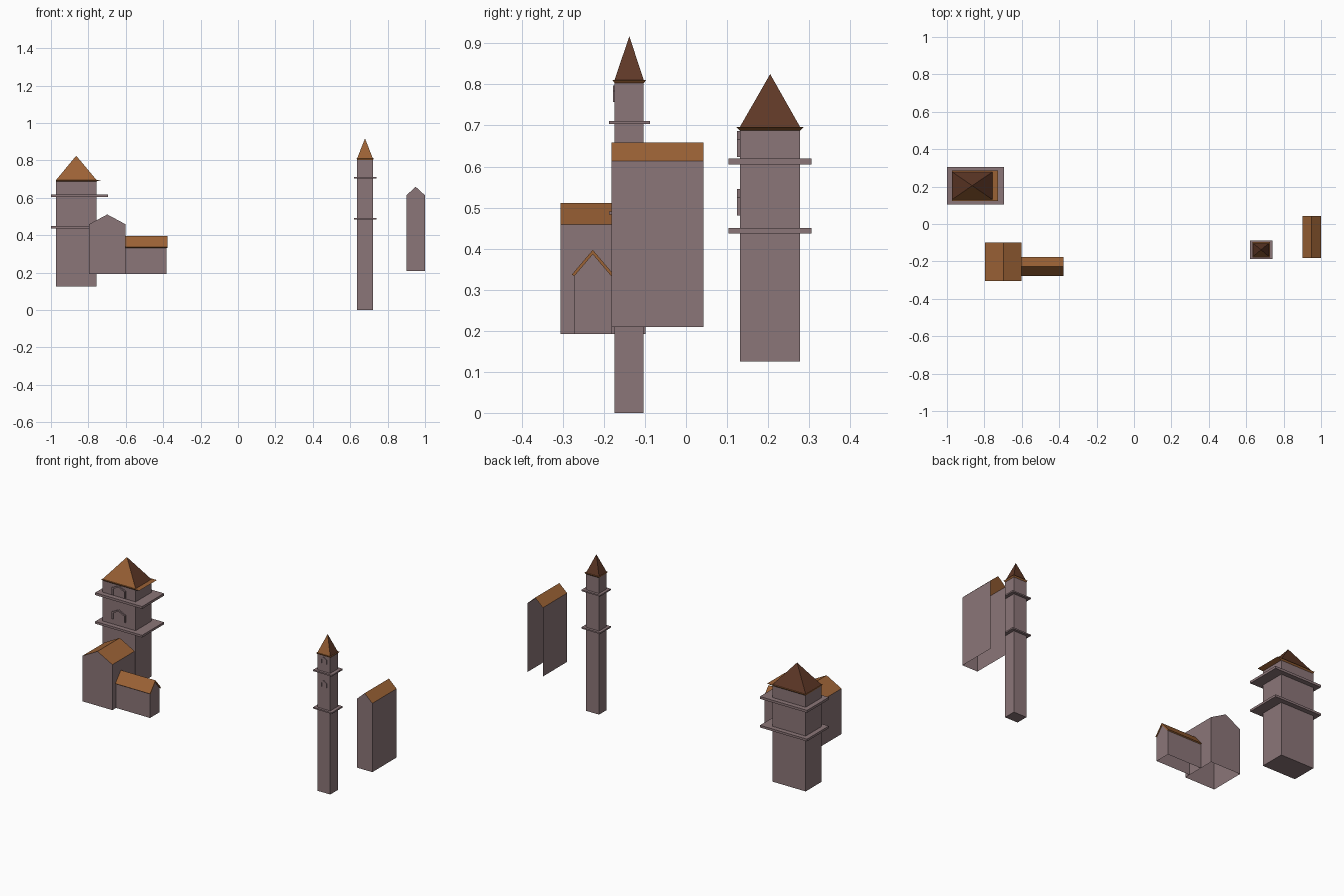
import bpy, bmesh

if "Cube" in bpy.data.objects:
    bpy.data.objects.remove(bpy.data.objects["Cube"])


def material(name, rgb):
    m = bpy.data.materials.new(name)
    m.diffuse_color = (*rgb, 1)
    m.use_nodes = True
    m.node_tree.nodes["Principled BSDF"].inputs["Base Color"].default_value = m.diffuse_color
    return m


WALL = material("mauve stone", (0.26, 0.18, 0.188))
ROOF = material("orange tile", (0.33, 0.122, 0.036))
DARK = material("dark brown tile", (0.115, 0.04, 0.02))


def make(name, verts, faces, mats, rule=None):
    """Mesh object; rule(index) picks the material slot of each face."""
    me = bpy.data.meshes.new(name)
    me.from_pydata(verts, [], faces)
    for m in mats:
        me.materials.append(m)
    if rule:
        for p in me.polygons:
            p.material_index = rule(p.index)
    ob = bpy.data.objects.new(name, me)
    bpy.context.collection.objects.link(ob)
    return ob


def recalc(ob):
    bm = bmesh.new()
    bm.from_mesh(ob.data)
    bmesh.ops.recalc_face_normals(bm, faces=bm.faces)
    bm.to_mesh(ob.data)
    bm.free()


def rect(x0, x1, y0, y1, z):
    return [(x0, y0, z), (x1, y0, z), (x1, y1, z), (x0, y1, z)]


SIDES = [(i, (i + 1) % 4, (i + 1) % 4 + 4, i + 4) for i in range(4)]


def box(name, r, z0, z1, r_top=None, mat=WALL):
    verts = rect(*r, z0) + rect(*(r_top or r), z1)
    return make(name, verts, SIDES + [(3, 2, 1, 0), (4, 5, 6, 7)], [mat])


def prism(name, pts, a, b, axis, mat):
    """Extrude a (u, z) outline along x or y."""
    def place(u, z, t):
        return (t, u, z) if axis == "x" else (u, t, z)
    n = len(pts)
    verts = [place(*p, a) for p in pts] + [place(*p, b) for p in pts]
    faces = [(i, (i + 1) % n, (i + 1) % n + n, i + n) for i in range(n)]
    faces += [tuple(range(n)), tuple(range(n, 2 * n))]
    recalc(make(name, verts, faces, [mat]))


def arch(name, x0, x1, z0, shoulder, peak, y, t, depth):
    """Pointed window surround standing out from the front wall."""
    c = (x0 + x1) / 2
    pts = [(x0, z0), (x0, shoulder), (c, peak), (x1, shoulder), (x1, z0),
           (x1 - t, z0), (x1 - t, shoulder - t * .7), (c, peak - t * 1.1),
           (x0 + t, shoulder - t * .7), (x0 + t, z0)]
    prism(name, pts, y - depth, y, "y", WALL)


def tower(name, r, z0, z1, ledge, ledge_z, eave, apex, windows):
    box(name + "_walls", r, z0, z1)
    for i, (a, b) in enumerate(ledge_z):
        box(f"{name}_ledge_{i + 1}", ledge, a, b)
    # flared eave, then the spire
    top = z1 + 0.008
    box(name + "_eave", r, z1, top, eave, ROOF)
    verts = rect(*r, top) + [apex]
    make(name + "_spire", verts, [(i, (i + 1) % 4, 4) for i in range(4)],
         [ROOF, DARK], lambda i: 0 if i == 0 else 1)
    for i, w in enumerate(windows):
        arch(f"{name}_window_{i + 1}", *w)


def gabled(name, x0, x1, y0, y1, z0, eave, peak, back):
    """Hollow house with the ridge along y and no floor."""
    c = (x0 + x1) / 2
    prof = [(x0, z0), (x1, z0), (x1, eave), (c, peak), (x0, eave)]
    verts = [(x, y, z) for y in (y0, y1) for x, z in prof]
    walls = [(0, 1, 2, 3, 4), (1, 6, 7, 2), (5, 0, 4, 9)]
    if back:
        walls.append((9, 8, 7, 6, 5))
    make(name + "_walls", verts, walls, [WALL])
    make(name + "_roof", [verts[i] for i in (2, 3, 4, 7, 8, 9)],
         [(0, 3, 4, 1), (1, 4, 5, 2)], [ROOF])


# Broad tower
tower("broad_tower", (-0.972, -0.757, 0.131, 0.278), 0.125, 0.688,
      (-1.0, -0.695, 0.103, 0.306), [(0.437, 0.45), (0.605, 0.619)],
      (-0.974, -0.727, 0.123, 0.286), (-0.865, 0.205, 0.825),
      [(-0.907, -0.82, z, z + 0.043, z + 0.064, 0.131, 0.008, 0.007)
       for z in (0.481, 0.623)])

# Slim tower
tower("slim_tower", (0.637, 0.721, -0.174, -0.103), 0.0, 0.803,
      (0.62, 0.741, -0.188, -0.088), [(0.483, 0.491), (0.703, 0.711)],
      (0.634, 0.728, -0.179, -0.097), (0.679, -0.138, 0.917),
      [(0.661, 0.699, z, z + 0.027, z + 0.04, -0.174, 0.005, 0.004)
       for z in (0.619, 0.757)])

# Main house and tall open-backed house
gabled("house", -0.796, -0.602, -0.306, -0.099, 0.192, 0.459, 0.511, True)
gabled("tall_house", 0.9, 1.0, -0.182, 0.043, 0.209, 0.613, 0.659, False)

# Annex: hollow walls with the ridge along x, under an overhanging roof
ya, yb, yc = -0.272, -0.182, -0.227
prof = [(ya, 0.192), (yb, 0.192), (yb, 0.338), (yc, 0.387), (ya, 0.338)]
make("annex_walls", [(x, y, z) for x in (-0.602, -0.381) for y, z in prof],
     [(5, 6, 7, 8, 9), (0, 5, 9, 4), (6, 1, 2, 7)], [WALL])
prism("annex_roof",
      [(-0.278, 0.337), (yc, 0.397), (-0.176, 0.337),
       (-0.182, 0.333), (yc, 0.386), (-0.272, 0.333)],
      -0.602, -0.377, "x", ROOF)
